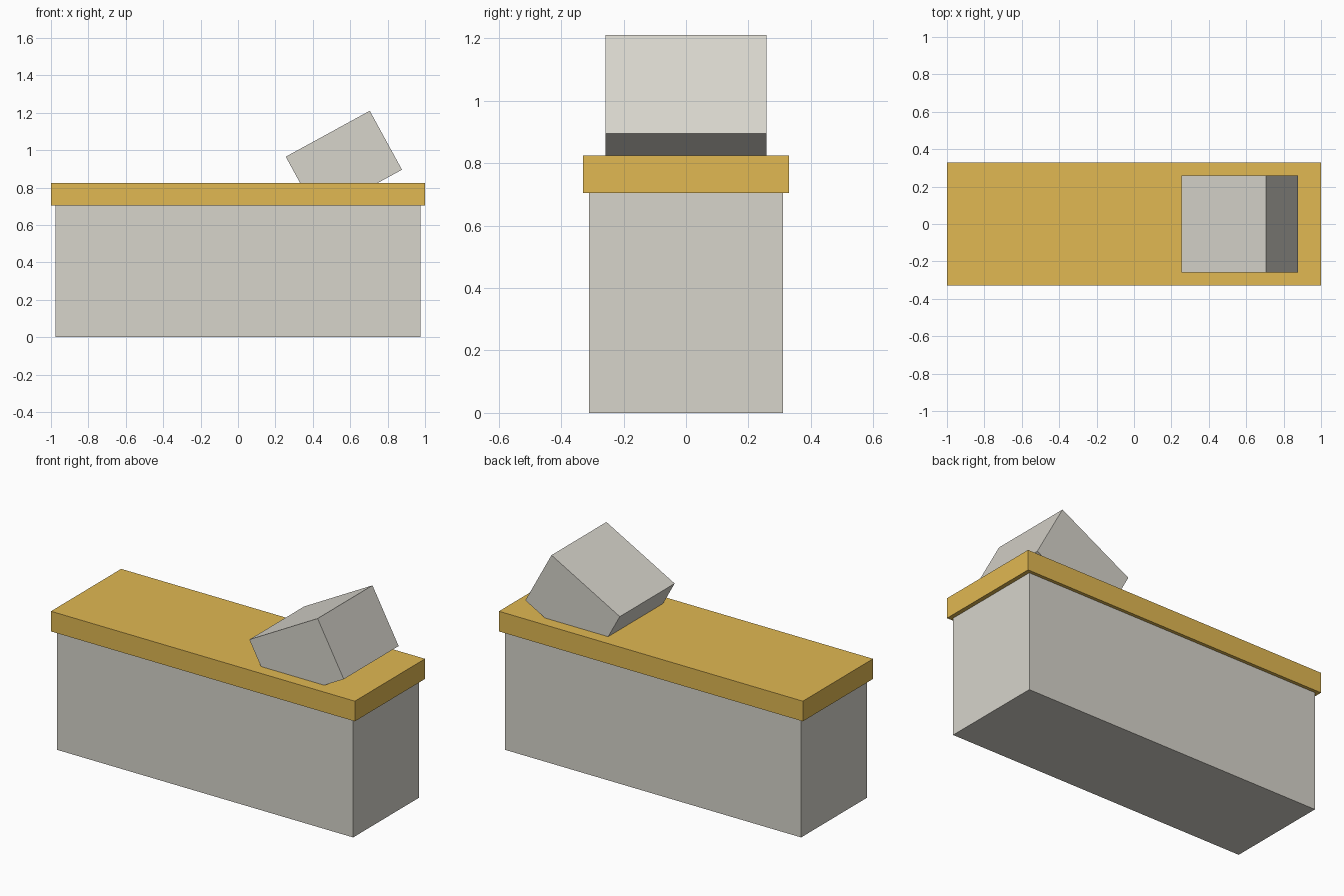
import bpy

cube = bpy.data.objects.get("Cube")
if cube:
    bpy.data.objects.remove(cube, do_unlink=True)


def make_material(name, rgb):
    mat = bpy.data.materials.new(name)
    mat.use_nodes = True
    colour = (*rgb, 1.0)
    mat.diffuse_color = colour
    mat.node_tree.nodes["Principled BSDF"].inputs["Base Color"].default_value = colour
    return mat


def make_box(name, size, centre, mat, tilt=0.0):
    """Box of full size, tilted about the y axis."""
    bpy.ops.mesh.primitive_cube_add(size=1, location=centre, rotation=(0, tilt, 0))
    box = bpy.context.object
    box.name = name
    box.scale = size
    box.data.materials.append(mat)
    return box


warm_grey = make_material("warm_grey", (0.68, 0.66, 0.60))
golden_wood = make_material("golden_wood", (0.75, 0.48, 0.084))

# Counter body and overhanging top slab
BODY_HEIGHT = 0.705
SLAB_THICKNESS = 0.12
make_box("counter_body", (1.95, 0.62, BODY_HEIGHT), (0, 0, BODY_HEIGHT / 2), warm_grey)
make_box("counter_top", (2.0, 0.66, SLAB_THICKNESS),
         (0, 0, BODY_HEIGHT + SLAB_THICKNESS / 2), golden_wood)

# Tilted box sunk into the counter top
make_box("tilted_register", (0.512, 0.516, 0.359), (0.566, 0, 0.93), warm_grey, tilt=-0.5)
